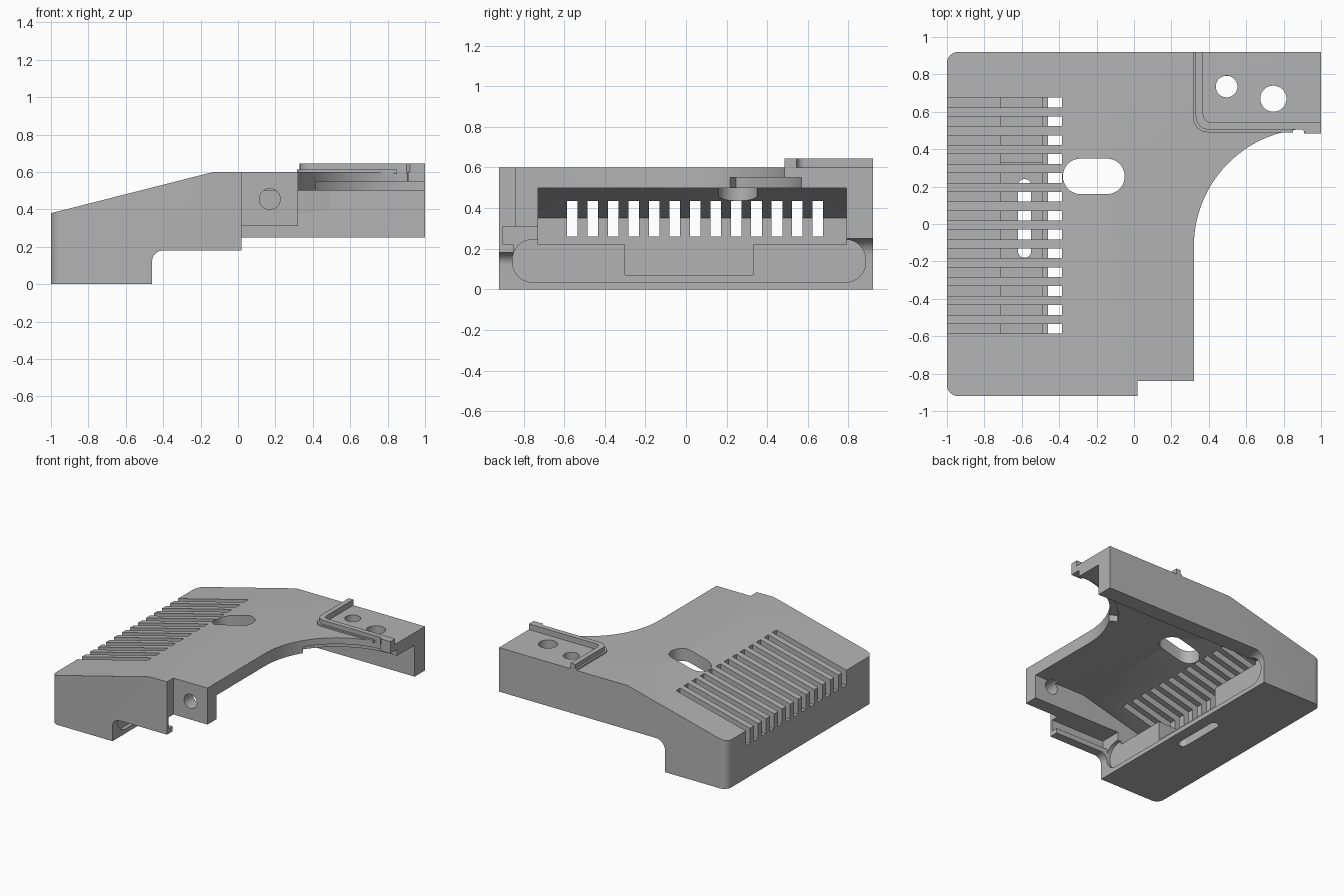
import bpy, bmesh, math
from mathutils import Vector

if "Cube" in bpy.data.objects:
    bpy.data.objects.remove(bpy.data.objects["Cube"], do_unlink=True)

grey = bpy.data.materials.new("plain grey")
grey.use_nodes = True
GREY = (0.45, 0.45, 0.45, 1)
grey.diffuse_color = GREY
grey.node_tree.nodes["Principled BSDF"].inputs["Base Color"].default_value = GREY


def place(axis, a, b, t):
    """Put a 2D outline point into space, extruded along the axis."""
    return {"x": (t, a, b), "y": (a, t, b), "z": (a, b, t)}[axis]


def prism(name, shapes, axis, lo, hi):
    """Extrude one or more separate outlines along an axis."""
    bm = bmesh.new()
    for pts in shapes:
        face = bm.faces.new([bm.verts.new(place(axis, a, b, lo)) for a, b in pts])
        ext = bmesh.ops.extrude_face_region(bm, geom=[face])
        verts = [v for v in ext["geom"] if isinstance(v, bmesh.types.BMVert)]
        bmesh.ops.translate(bm, verts=verts, vec=Vector(place(axis, 0, 0, hi - lo)))
    bmesh.ops.recalc_face_normals(bm, faces=bm.faces[:])
    mesh = bpy.data.meshes.new(name)
    bm.to_mesh(mesh)
    bm.free()
    mesh.materials.append(grey)
    obj = bpy.data.objects.new(name, mesh)
    bpy.context.collection.objects.link(obj)
    return obj


def arc(cx, cy, r, start, end, n=8):
    angles = [math.radians(start + (end - start) * i / n) for i in range(n + 1)]
    return [(cx + r * math.cos(t), cy + r * math.sin(t)) for t in angles]


def rect(a0, a1, b0, b1):
    return [(a0, b0), (a1, b0), (a1, b1), (a0, b1)]


def rounded(a0, a1, b0, b1, r):
    return (arc(a0 + r, b0 + r, r, 180, 270) + arc(a1 - r, b0 + r, r, 270, 360)
            + arc(a1 - r, b1 - r, r, 0, 90) + arc(a0 + r, b1 - r, r, 90, 180))


def circle(a, b, r):
    return arc(a, b, r, 0, 348.75, 31)


def cut(shapes, axis, lo, hi):
    """Subtract a prism from the cover."""
    cutter = prism("cutter", shapes, axis, lo, hi)
    cutter.hide_render = True
    mod = cover.modifiers.new("cut", "BOOLEAN")
    mod.operation = "DIFFERENCE"
    mod.solver = "EXACT"
    mod.object = cutter
    bpy.context.view_layer.objects.active = cover
    bpy.ops.object.modifier_apply(modifier=mod.name)
    bpy.data.objects.remove(cutter, do_unlink=True)


def step(height, r):
    """Side profile of the space under a wall, with a rounded inner corner."""
    return ([(-0.46, -0.1), (1.1, -0.1), (1.1, height)]
            + arc(-0.46 + r, height - r, r, 90, 180))


# Cover body from its plan outline, with the swept cut-out at the front
plan = (arc(-0.94, -0.86, 0.06, 180, 270)
        + [(0.02, -0.92), (0.02, -0.84), (0.32, -0.84)]
        + arc(0.95, -0.12, 0.63, 180, 94, 32)
        + [(0.91, 0.485), (1, 0.485), (1, 0.92)]
        + arc(-0.94, 0.86, 0.06, 90, 180))
cover = prism("cover", [plan], "z", 0, 0.6)

# Sloping top and hollow underside
cut([[(-1.1, 0.354), (-0.13, 0.6), (-0.13, 0.8), (-1.1, 0.8)]], "y", -1, 1)
cavity = [(-0.71, 0.22), (-0.46, 0.22), (-0.46, -0.1), (1.1, -0.1),
          (1.1, 0.5), (-0.13, 0.5), (-0.71, 0.35)]
cut([cavity], "y", -0.73, 0.79)

# Raised wall bottoms, mounting block and front rail groove
cut([step(0.18, 0.06)], "y", -1, -0.72)
cut([step(0.25, 0.08)], "y", 0.78, 1)
cut([rect(0.02, 1.1, -0.1, 0.31)], "y", -1, -0.72)
cut([rect(-0.9, -0.72, 0.22, 0.31)], "x", -0.46, 0.1)
cut([rect(-0.85, -0.72, 0.1, 0.23)], "x", -0.46, 0.1)

# Recess in the inner end wall, pocket and floor slot
cut([rounded(-0.855, 0.885, 0.035, 0.245, 0.1)], "x", -0.49, -0.4)
cut([rect(-0.3, 0.33, 0.07, 0.3)], "x", -0.71, -0.4)
cut([rounded(-0.62, -0.55, -0.18, 0.24, 0.034)], "z", -0.1, 0.15)

# Ventilation slots
cut([rect(-1.1, -0.385, y - 0.026, y + 0.026)
     for y in [-0.56 + 0.1008 * i for i in range(13)]], "z", 0.26, 0.8)

# Oval opening, arm holes and mounting hole
cut([rounded(-0.38, -0.05, 0.16, 0.35, 0.094),
     circle(0.495, 0.735, 0.058), circle(0.745, 0.67, 0.07)], "z", 0.4, 0.8)
cut([circle(0.17, 0.455, 0.056)], "y", -1, -0.7)

# Stepped underside of the arm edge
edge = arc(0.95, -0.12, 0.69, 148, 86, 24)
cut([edge + [(1.1, 0.57), (1.1, 0.2), (0.45, 0.2)]], "z", 0.45, 0.55)

# Raised lip around the arm plate
lip = prism("arm_lip", [
    [(0.33, 0.92)] + arc(0.4, 0.575, 0.07, 180, 270)
    + [(0.9, 0.505), (0.92, 0.485), (1, 0.485), (1, 0.545)]
    + arc(0.41, 0.585, 0.04, 270, 180) + [(0.37, 0.92)]], "z", 0.59, 0.645)

# Low foot that blends the lip into the top
foot = prism("lip_foot", [
    [(0.315, 0.92)] + arc(0.395, 0.57, 0.08, 180, 270)
    + [(0.85, 0.49), (0.85, 0.52)]
    + arc(0.4, 0.575, 0.055, 270, 180) + [(0.345, 0.92)]], "z", 0.59, 0.612)

for obj in (cover, lip, foot):
    bpy.ops.object.select_all(action="DESELECT")
    obj.select_set(True)
    bpy.context.view_layer.objects.active = obj
    bpy.ops.object.shade_smooth_by_angle(angle=math.radians(30))
